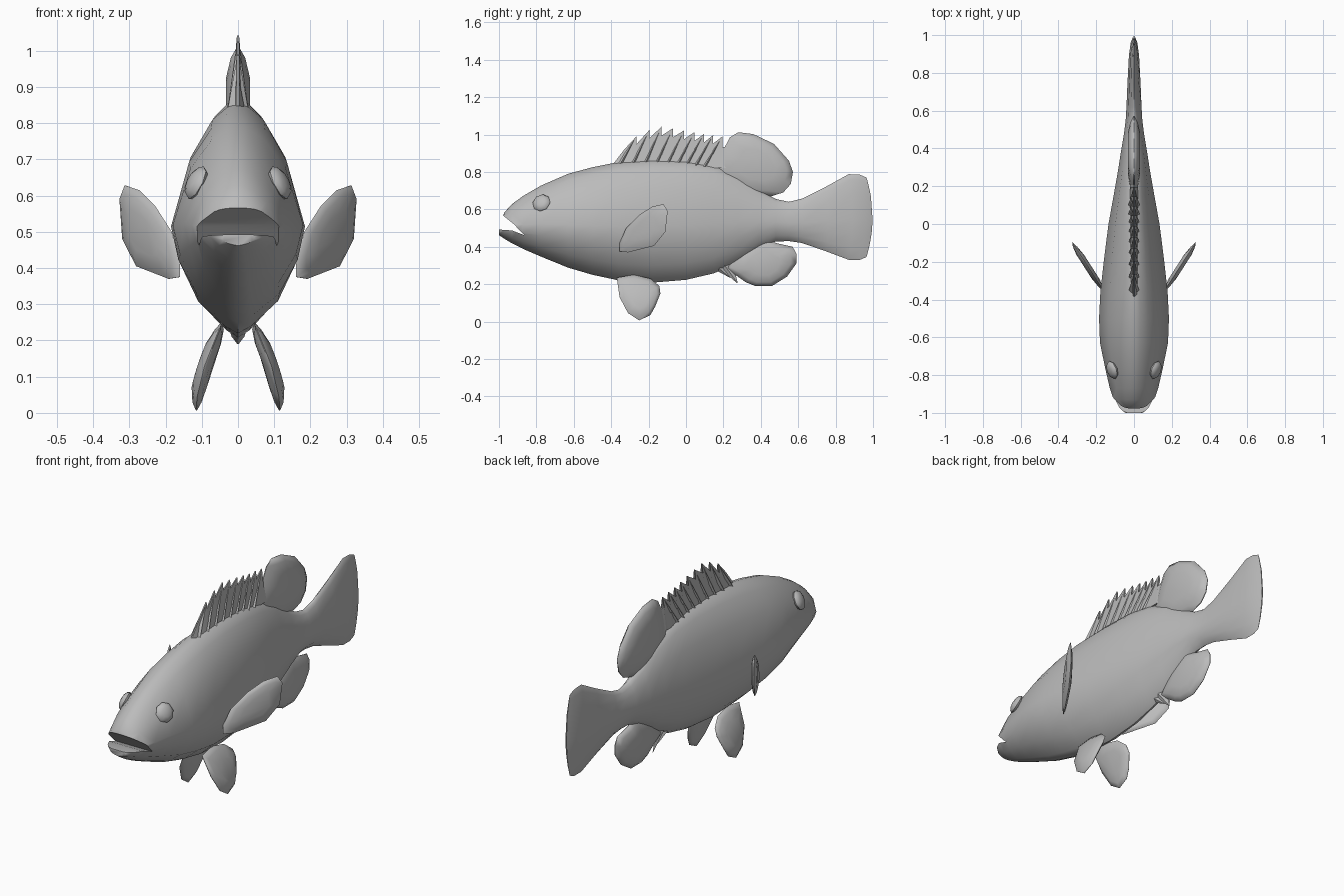
import bpy, bmesh, math
from mathutils import Vector

if "Cube" in bpy.data.objects:
    bpy.data.objects.remove(bpy.data.objects["Cube"])

grey = bpy.data.materials.new("fish grey")
grey.diffuse_color = (0.5, 0.5, 0.5, 1)
grey.use_nodes = True
grey.node_tree.nodes["Principled BSDF"].inputs["Base Color"].default_value = grey.diffuse_color


def finish(name, bm, angle=50):
    bmesh.ops.recalc_face_normals(bm, faces=bm.faces)
    me = bpy.data.meshes.new(name)
    bm.to_mesh(me)
    bm.free()
    me.materials.append(grey)
    ob = bpy.data.objects.new(name, me)
    bpy.context.collection.objects.link(ob)
    bpy.ops.object.select_all(action='DESELECT')
    ob.select_set(True)
    bpy.context.view_layer.objects.active = ob
    bpy.ops.object.shade_smooth_by_angle(angle=math.radians(angle))
    return ob


def loft(bm, rings):
    rows = [[bm.verts.new(p) for p in r] for r in rings]
    n = len(rows[0])
    for a, b in zip(rows, rows[1:]):
        for i in range(n):
            j = (i + 1) % n
            bm.faces.new((a[i], a[j], b[j], b[i]))
    bm.faces.new(rows[0])
    bm.faces.new(rows[-1])


def fin(name, outline, half, x0=lambda y, z: 0.0, angle=60):
    """Lens-shaped blade: thin rim, swelling to a thicker middle."""
    c = sum((Vector(p) for p in outline), Vector((0, 0))) / len(outline)
    rings = []
    for scale, t in ((.5, -1), (.82, -.6), (1, -.06), (1, .06), (.82, .6), (.5, 1)):
        ring = []
        for p in outline:
            y, z = c + (Vector(p) - c) * scale
            ring.append((x0(y, z) + t * half, y, z))
        rings.append(ring)
    bm = bmesh.new()
    loft(bm, rings)
    return finish(name, bm, angle)


# body and tail: y, bottom, top, half width, bow of the trailing edge
stations = [
    (-1.0, .462, .505, .045, 0), (-.972, .443, .583, .085, 0),
    (-.93, .418, .628, .108, 0), (-.87, .388, .672, .128, 0),
    (-.775, .347, .727, .15, 0), (-.63, .288, .79, .18, 0),
    (-.5, .25, .825, .185, 0), (-.36, .22, .853, .178, 0),
    (-.18, .208, .865, .158, 0), (0, .223, .86, .135, 0),
    (.15, .258, .835, .108, 0), (.28, .318, .78, .085, 0),
    (.39, .385, .705, .068, 0), (.48, .428, .655, .053, 0),
    (.55, .43, .64, .044, 0), (.62, .42, .657, .04, 0),
    (.75, .375, .722, .034, .01), (.87, .33, .788, .027, .02),
    (.93, .33, .785, .018, .03), (.965, .345, .77, .003, .033)]
section = [(0, 0), (.03, .2), (.14, .62), (.3, .89), (.46, 1),
           (.77, .73), (.93, .4), (.985, .17), (1, 0)]
loop = section + [(h, -w) for h, w in section[-2:0:-1]]
bm = bmesh.new()
loft(bm, [[(w * hw, y + bow * (1 - (2 * h - 1) ** 2), zb + h * (zt - zb))
           for h, w in loop] for y, zb, zt, hw, bow in stations])
body = finish("body", bm)

# open mouth, cut with a wedge
wedge = [(-.865, .462), (-.92, .52), (-.985, .572), (-1.05, .61), (-1.05, .5), (-1.0, .492), (-.93, .487)]
bm = bmesh.new()
loft(bm, [[(x, y, z) for y, z in wedge] for x in (-.3, .3)])
cutter = finish("mouth_cutter", bm)
cut = body.modifiers.new("mouth", 'BOOLEAN')
cut.object = cutter
cut.solver = 'EXACT'
bpy.context.view_layer.objects.active = body
bpy.ops.object.modifier_apply(modifier="mouth")
bpy.data.objects.remove(cutter)
bpy.ops.object.select_all(action='DESELECT')
body.select_set(True)
bpy.context.view_layer.objects.active = body
bpy.ops.object.shade_smooth_by_angle(angle=math.radians(50))

# paired parts
pectoral = [(-.355, .375), (-.31, .37), (-.17, .405), (-.11, .48), (-.098, .59),
            (-.12, .628), (-.18, .615), (-.25, .57), (-.32, .5), (-.355, .42)]
pelvic = [(-.37, .235), (-.355, .13), (-.31, .045), (-.25, .006), (-.19, .035), (-.165, .08),
          (-.137, .15), (-.142, .19), (-.19, .23), (-.28, .25)]
for side, s in (("right", 1), ("left", -1)):
    fin(side + "_pectoral_fin", pectoral, .02, lambda y, z: s * (.165 + (y + .35) * .64))
    fin(side + "_pelvic_fin", pelvic, .021,
        lambda y, z: s * (.045 + .07 * math.sin(min(1, max(0, (.245 - z) / .24)) * 1.5)))
    # eye: flattened ball facing outward, up and slightly forward
    bm = bmesh.new()
    bmesh.ops.create_uvsphere(bm, u_segments=8, v_segments=6, radius=.05)
    turn = Vector((s * .82, -.3, .42)).to_track_quat('Z', 'Y')
    for v in bm.verts:
        v.co.z *= .45
        v.co = turn @ v.co + Vector((s * .115, -.773, .635))
    finish(side + "_eye", bm)

# soft fins on the mid plane
fin("rear_dorsal_fin", [(.15, .78), (.19, .9), (.235, .985), (.28, 1.012), (.36, 1.002), (.47, .95),
                        (.55, .86), (.572, .8), (.56, .735), (.52, .69), (.45, .668), (.3, .68)], .033)
fin("anal_fin", [(.2, .285), (.27, .245), (.32, .21), (.37, .19), (.46, .19), (.54, .24), (.59, .31),
                 (.592, .36), (.57, .4), (.48, .42), (.42, .46), (.28, .38)], .03)

# spiny front dorsal fin: saw-toothed membrane, wide at the foot, with a leaning rib per tooth
tips = [(-.265, .99), (-.195, 1.025), (-.13, 1.042), (-.07, 1.033), (-.01, 1.022),
        (.045, 1.012), (.095, 1.002), (.145, .997), (.195, .99)]
edge = [(-.385, .848), (-.33, .92)]
for y, z in tips:
    edge += [(y, z), (y - .012, z - .055)]
edge += [(.24, .93)]
bm = bmesh.new()
loft(bm, [[(-.022, y, .82), (.022, y, .82), (.003, y, z), (-.003, y, z)] for y, z in edge])
finish("dorsal_membrane", bm, 30)


def spine(name, root, tip, width, length):
    bm = bmesh.new()
    y, z = root
    foot = [(width, y, z), (0, y + length, z), (-width, y, z), (0, y - length, z)]
    loft(bm, [foot, [(0.04 * x, tip[0] + .04 * (b - y), tip[1]) for x, b, _ in foot]])
    finish(name, bm, 30)


for i, (y, z) in enumerate(tips):
    spine(f"dorsal_spine_{i + 1}", (y - .095, .83), (y, z), .03, .03)

# short spines ahead of the anal fin
spine("anal_spine_front", (.17, .29), (.235, .235), .02, .04)
spine("anal_spine_rear", (.2, .31), (.275, .205), .02, .05)
